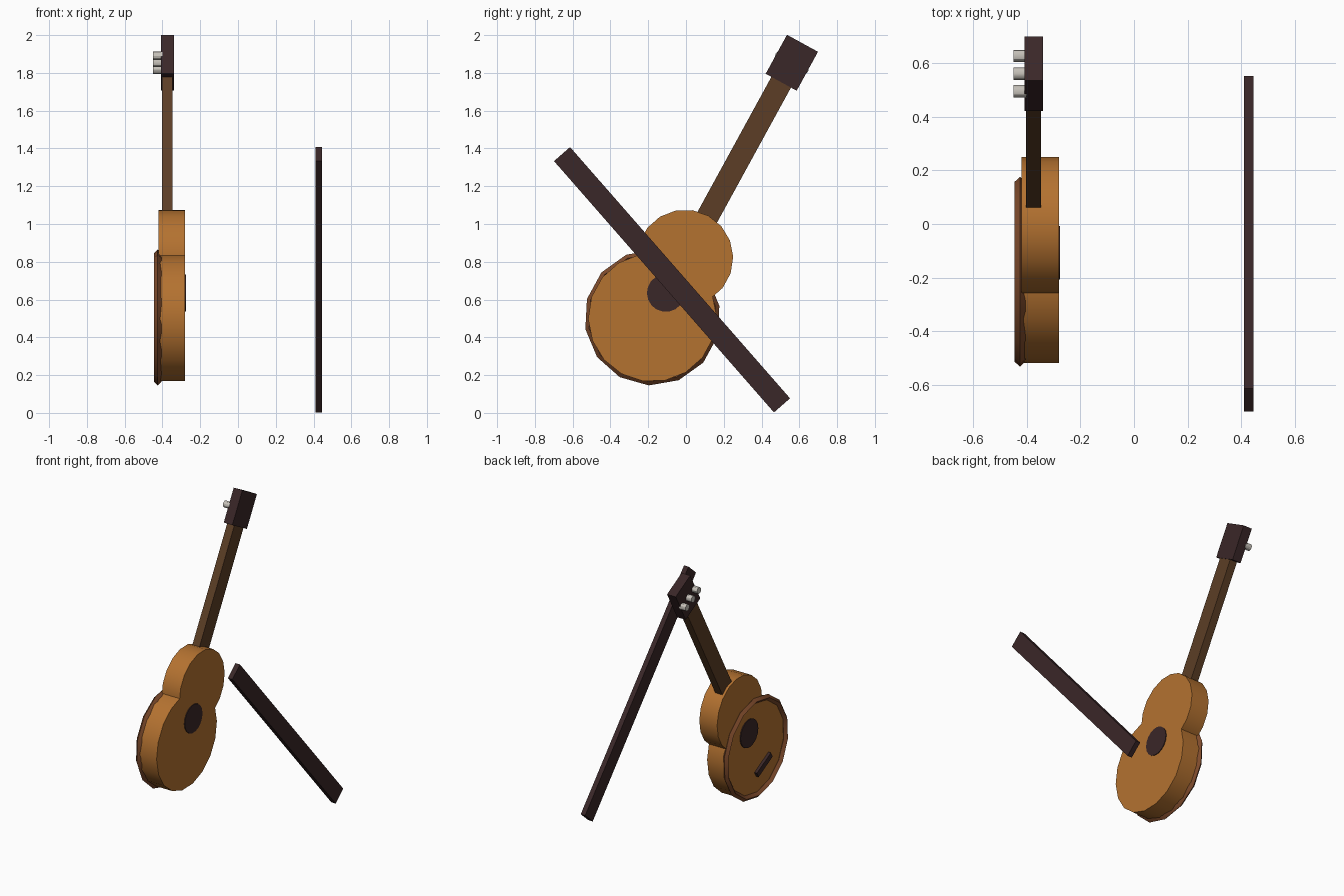
import bpy, bmesh, math
from mathutils import Matrix, Vector

if "Cube" in bpy.data.objects:
    bpy.data.objects.remove(bpy.data.objects["Cube"])


def material(name, color):
    m = bpy.data.materials.new(name)
    m.diffuse_color = (*color, 1)
    m.use_nodes = True
    m.node_tree.nodes["Principled BSDF"].inputs["Base Color"].default_value = m.diffuse_color
    return m


wood = material("orange_wood", (0.456, 0.168, 0.03))
rim_wood = material("red_brown_wood", (0.21, 0.07, 0.025))
neck_wood = material("brown_wood", (0.107, 0.048, 0.019))
dark = material("dark_wood", (0.042, 0.02, 0.021))
metal = material("peg_metal", (0.58, 0.55, 0.5))

# Instrument frame: local z runs up the neck, local y across it, x stays world x
GUITAR = Matrix.Translation((0, -0.178, 0.505)) @ Matrix.Rotation(math.radians(-28.7), 4, 'X')
BAR = Matrix.Translation((0, -0.074, 0.705)) @ Matrix.Rotation(math.radians(-48.8), 4, 'X')
TO_X = Matrix(((0, 0, 1, 0), (1, 0, 0, 0), (0, 1, 0, 0), (0, 0, 0, 1)))


def finish(name, bm, mat, frame):
    bmesh.ops.recalc_face_normals(bm, faces=bm.faces)
    bm.transform(frame)
    me = bpy.data.meshes.new(name)
    bm.to_mesh(me)
    bm.free()
    me.materials.append(mat)
    ob = bpy.data.objects.new(name, me)
    bpy.context.collection.objects.link(ob)
    bpy.ops.object.select_all(action='DESELECT')
    ob.select_set(True)
    bpy.context.view_layer.objects.active = ob
    bpy.ops.object.shade_smooth_by_angle(angle=math.radians(30))
    return ob


def box(name, x, y, z, mat, frame=GUITAR):
    bm = bmesh.new()
    bmesh.ops.create_cube(bm, size=1)
    lo, hi = Vector((x[0], y[0], z[0])), Vector((x[1], y[1], z[1]))
    bm.transform(Matrix.Translation((lo + hi) / 2) @ Matrix.Diagonal((*(hi - lo), 1)))
    return finish(name, bm, mat, frame)


def disc(name, x, y, z, r, n, mat):
    bm = bmesh.new()
    bmesh.ops.create_cone(bm, cap_ends=True, segments=n, radius1=r, radius2=r, depth=x[1] - x[0])
    bm.transform(Matrix.Translation(((x[0] + x[1]) / 2, y, z)) @ TO_X)
    return finish(name, bm, mat, GUITAR)


# Body
disc("lower_body", (-0.42, -0.28), 0, 0, 0.34, 18, wood)
disc("upper_body", (-0.42, -0.28), 0, 0.36, 0.255, 18, wood)
disc("sound_hole", (-0.426, -0.275), 0, 0.148, 0.1, 18, dark)
box("bridge", (-0.44, -0.415), (-0.09, 0.09), (-0.19, -0.15), dark)

# Rim: ring with a diamond cross-section
bm = bmesh.new()
N = 14
rings = []
for i in range(N):
    a = math.tau * i / N
    rings.append([bm.verts.new((x, r * math.sin(a), r * math.cos(a)))
                  for x, r in ((-0.425, 0.36), (-0.405, 0.34), (-0.425, 0.32), (-0.445, 0.34))])
for i in range(N):
    p, q = rings[i], rings[(i + 1) % N]
    for j in range(4):
        k = (j + 1) % 4
        bm.faces.new((p[j], p[k], q[k], q[j]))
finish("rim", bm, rim_wood, GUITAR)

# Neck, head and pegs
box("neck", (-0.402, -0.346), (-0.059, 0.059), (0.5, 1.43), neck_wood)
box("headstock", (-0.408, -0.34), (-0.0935, 0.0935), (1.42, 1.655), dark)
for i in (-1, 0, 1):
    disc(f"tuning_peg_{i + 2}", (-0.45, -0.4), i * 0.075, 1.538, 0.023, 12, metal)

# Separate slanted bar
box("slanted_bar", (0.41, 0.445), (-0.0565, 0.0565), (-0.884, 0.884), dark,
    BAR @ Matrix.Rotation(math.radians(90), 4, 'X'))
